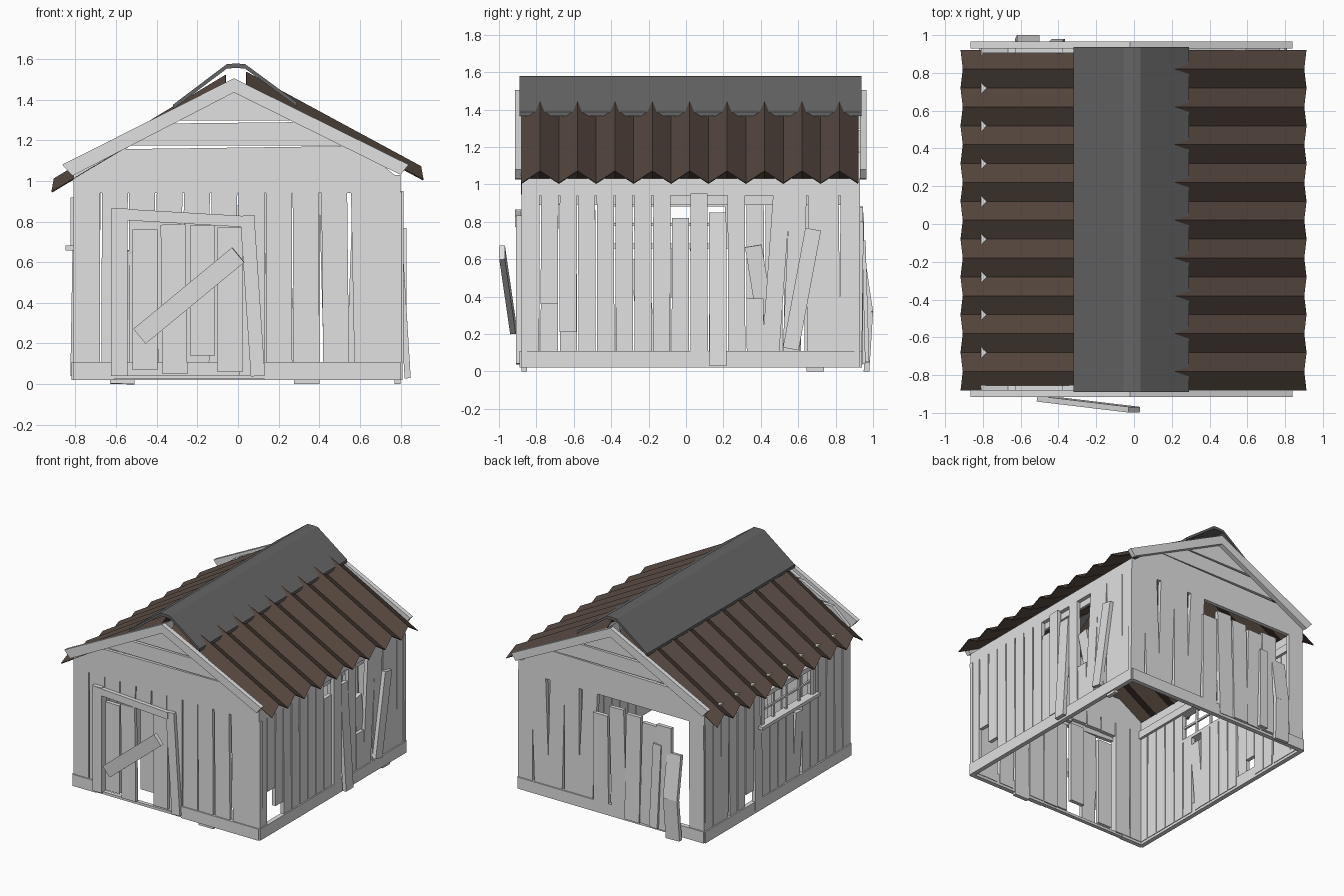
import bpy, bmesh, math, random
from mathutils import Vector

if "Cube" in bpy.data.objects:
    bpy.data.objects.remove(bpy.data.objects["Cube"])

random.seed(4)


def material(name, rgb):
    m = bpy.data.materials.new(name)
    m.diffuse_color = (*rgb, 1)
    m.use_nodes = True
    m.node_tree.nodes["Principled BSDF"].inputs["Base Color"].default_value = m.diffuse_color
    return m


WOOD = material("pale wood", (0.75, 0.75, 0.75))
SHEET = material("rusty brown sheet", (0.085, 0.06, 0.047))
CAP = material("dark grey cap", (0.13, 0.13, 0.13))


def make(name, verts, faces, mat):
    me = bpy.data.meshes.new(name)
    me.from_pydata([tuple(v) for v in verts], [], faces)
    bm = bmesh.new()
    bm.from_mesh(me)
    bmesh.ops.recalc_face_normals(bm, faces=bm.faces)
    bm.to_mesh(me)
    bm.free()
    me.materials.append(mat)
    ob = bpy.data.objects.new(name, me)
    bpy.context.collection.objects.link(ob)
    return ob


def prism(name, pts, y0, y1, mat):
    """Extrude an (x, z) outline along y."""
    n = len(pts)
    verts = [(x, y0, z) for x, z in pts] + [(x, y1, z) for x, z in pts]
    faces = [list(range(n)), list(range(n, 2 * n))]
    faces += [[i, (i + 1) % n, n + (i + 1) % n, n + i] for i in range(n)]
    return make(name, verts, faces, mat)


# Each wall: point on outer face plane, direction of u, outward normal
WALLS = {
    "front": (Vector((0, -0.88, 0)), Vector((1, 0, 0)), Vector((0, -1, 0))),
    "back": (Vector((0, 0.93, 0)), Vector((1, 0, 0)), Vector((0, 1, 0))),
    "right": (Vector((0.80, 0, 0)), Vector((0, 1, 0)), Vector((1, 0, 0))),
    "left": (Vector((-0.81, 0, 0)), Vector((0, 1, 0)), Vector((-1, 0, 0))),
}


def plank(name, wall, a, b, width, d0=0.0, d1=0.0, thick=0.03):
    """Board from a=(u,z) to b=(u,z); d0/d1 push its outer face off the wall."""
    o, u, n = WALLS[wall]
    p = o + u * a[0] + Vector((0, 0, a[1])) + n * d0
    q = o + u * b[0] + Vector((0, 0, b[1])) + n * d1
    along = (q - p).normalized()
    side = along.cross(n).normalized() * width / 2
    back = along.cross(side).normalized() * thick
    if back.dot(n) > 0:
        back = -back
    verts = [e + s + t for e in (p, q) for s in (-side, side) for t in (Vector(), back)]
    faces = [(0, 1, 3, 2), (4, 5, 7, 6), (0, 1, 5, 4), (2, 3, 7, 6), (0, 2, 6, 4), (1, 3, 7, 5)]
    return make(name, verts, faces, WOOD)


def boards(wall, start, pitch, count, special):
    """Row of upright boards. special[k] = (z0, z1, shift0, shift1, d0, d1) or None."""
    for k in range(count):
        s = special.get(k, ())
        if s is None:
            continue
        z0, z1, s0, s1, d0, d1 = tuple(s) + (0.04, 0.945, 0, 0, 0, 0)[len(s):]
        c = start + pitch * (k + 0.5)
        j = random.uniform(-0.002, 0.002)
        plank(f"{wall}_board_{k + 1}", wall, (c + s0 + j, z0), (c + s1 - j, z1),
              pitch - 0.008, d0, d1)


# Upright wall boards, some broken, slipped or leaning
boards("front", -0.81, 0.135, 12, {
    2: (0.83,), 3: (0.83,), 4: (0.83,), 5: (0.80,),
    8: (0.0, 0.945, 0.0, -0.004), 9: (0.04, 0.945, 0.012, 0),
    10: (0.04, 0.945, 0.03, 0.012), 11: (0.04, 0.945, 0.0, 0.0)})
boards("right", -0.88, 0.1, 18, {
    1: (0.36,), 2: (0.21,), 8: (0.04, 0.82), 9: (0.11, 0.95, 0, 0, 0.015, 0.015),
    10: (0.03, 0.85, 0, 0, 0.05, 0.0), 12: (0.04, 0.39), 13: (0.04, 0.945, -0.02, 0.04),
    14: (0.04, 0.945, -0.01, 0.03), 15: (0.0, 0.945, 0.02, 0.03), 16: (0.04, 0.945, 0.01, 0)})
boards("left", -0.88, 0.1, 18, {
    **{k: (0.04, 0.67) for k in range(5, 11)},
    6: (0.04, 0.60, 0.03, -0.02), 11: (0.04, 0.945, 0, 0, 0.015, 0),
    12: (0.2, 0.945), 15: (0.04, 0.945, 0.012, 0)})
boards("back", -0.81, 0.135, 12, {
    1: None, 2: (0.04, 0.85, 0, 0, 0.03, 0.02), 3: (0.04, 0.83, 0.01, -0.01, 0.02, 0.015),
    4: (0.04, 0.86, 0, 0, 0.03, 0.01), 5: (0.04, 0.88, -0.015, 0.01, 0.015, 0.015),
    6: (0.04, 0.80, 0.01, 0.01, 0.01, 0.02), 7: (0.04, 0.945, 0.02, -0.02),
    9: (0.04, 0.945, 0.015, -0.01), 10: (0.04, 0.945, -0.01, 0.02)})

# Top rails and skirting, each in two halves
for wall, lo, hi in (("front", -0.81, 0.80), ("back", -0.81, 0.80),
                     ("right", -0.88, 0.93), ("left", -0.88, 0.93)):
    mid = -0.27 if wall in ("right", "left") else 0.0
    for i, (a, b) in enumerate(((lo, mid), (mid, hi))):
        plank(f"{wall}_top_rail_{i}", wall, (a, 0.985), (b, 0.985), 0.09)
        if wall == "front" and i == 0:
            b = -0.61
        if wall == "front" and i == 1:
            a = 0.13
        plank(f"{wall}_skirting_{i}", wall, (a, 0.065), (b, 0.065), 0.09, 0.01, 0.01, 0.035)
for wall, a, b in (("right", -0.85, 0.9), ("left", -0.85, 0.9)):
    plank(f"{wall}_inner_rail", wall, (a, 0.92), (b, 0.92), 0.06, -0.03, -0.03, 0.02)

# Front door: frame, slipped planks and a diagonal bar
plank("door_jamb_left", "front", (-0.585, 0.04), (-0.585, 0.865), 0.08, 0.03, 0.03)
plank("door_jamb_right", "front", (0.098, 0.04), (0.045, 0.83), 0.07, 0.03, 0.03)
plank("door_head", "front", (-0.62, 0.838), (0.03, 0.80), 0.055, 0.035, 0.035)
plank("door_sill", "front", (-0.62, 0.035), (0.13, 0.035), 0.02, 0.01, 0.01)
for i, (x, z0, z1, d, lean) in enumerate(((-0.458, 0.07, 0.76, 0.02, 0),
                                          (-0.31, 0.05, 0.785, 0.03, 0.01),
                                          (-0.175, 0.14, 0.78, -0.01, 0),
                                          (-0.04, 0.06, 0.77, 0.02, 0))):
    plank(f"door_plank_{i + 1}", "front", (x, z0), (x - lean, z1), 0.122, d, d)
plank("door_diagonal_bar", "front", (-0.485, 0.235), (0.0, 0.635), 0.095, 0.06, 0.118)

# Loose boards leaning on the right and back walls
plank("right_loose_board", "right", (0.56, 0.12), (0.68, 0.76), 0.085, 0.03, 0.03)
plank("right_hanging_board", "right", (0.42, 0.30), (0.36, 0.67), 0.09, -0.03, -0.01)
plank("back_loose_board_lower", "back", (-0.57, 0.0), (-0.56, 0.32), 0.12, 0.05, 0.07)
plank("back_loose_board_upper", "back", (-0.56, 0.32), (-0.56, 0.66), 0.12, 0.07, 0.02)
plank("back_loose_strip", "back", (-0.40, 0.05), (-0.42, 0.7), 0.07, 0.05, 0.03)

# Left window: frame, sill and bars
Y0, Y1, Z0, Z1 = -0.41, 0.225, 0.67, 0.90
for y in (Y0, Y1):
    plank("window_side", "left", (y, Z0), (y, Z1), 0.035, 0.015, 0.015, 0.045)
plank("window_head", "left", (Y0 - 0.02, Z1), (Y1 + 0.02, Z1), 0.035, 0.015, 0.015, 0.045)
plank("window_sill", "left", (Y0 - 0.04, Z0), (Y1 + 0.04, Z0), 0.025, 0.04, 0.04, 0.07)
plank("window_cross_bar", "left", (Y0, 0.785), (Y1, 0.785), 0.015, 0.0, 0.0, 0.015)
for i in range(1, 4):
    y = Y0 + (Y1 - Y0) * i / 4
    plank("window_upright_bar", "left", (y, Z0), (y, Z1), 0.018, 0.0, 0.0, 0.015)

# Gables: horizontal planks and sloping verge boards at both ends
for end, y0, y1, v0, v1 in (("front", -0.88, -0.855, -0.915, -0.88),
                            ("back", 0.905, 0.93, 0.93, 0.965)):
    for i, (za, zb, zc) in enumerate(((1.03, 1.155, 1.172), (1.175, 1.282, 1.29), (1.298, 1.44, 1.44))):
        w0 = min((1.475 - za) / 0.494, 0.79)
        w1 = (1.475 - zb) / 0.494
        w2 = (1.475 - zc) / 0.494
        prism(f"{end}_gable_plank_{i + 1}",
              [(-0.02 - w0, za), (min(-0.02 + w0, 0.79), za), (-0.02 + w2, zc), (-0.02 - w1, zb)],
              y0, y1, WOOD)
    prism(f"{end}_verge_right", [(-0.02, 1.505), (0.84, 1.08), (0.80, 1.03), (-0.02, 1.435)], v0, v1, WOOD)
    prism(f"{end}_verge_left", [(-0.02, 1.505), (-0.865, 1.08), (-0.815, 1.025), (-0.02, 1.435)], v0, v1, WOOD)


# Corrugated roof sheets: zigzag along y, ridges 0.2 apart
def roof_sheet(name, eave, top):
    sx = math.copysign(1, eave[0])
    verts, faces = [], []
    for i in range(19):
        y = -0.88 + 0.1 * i
        ridge = i % 2
        drop = 0 if ridge else 0.065
        verts.append((eave[0] + (0 if ridge else 0.012 * sx), y, eave[1] - drop))
        verts.append((top[0], y, top[1] - drop))
    for i in range(18):
        faces.append((2 * i, 2 * i + 2, 2 * i + 3, 2 * i + 1))
    ob = make(name, verts, faces, SHEET)
    mod = ob.modifiers.new("thickness", "SOLIDIFY")
    mod.thickness = 0.006
    mod.offset = 0


roof_sheet("roof_sheet_right", (0.90, 1.07), (0.04, 1.535))
roof_sheet("roof_sheet_left", (-0.905, 1.01), (-0.06, 1.52))

# Ridge cap
outer = [(-0.32, 1.375), (-0.055, 1.575), (-0.01, 1.578), (0.035, 1.575), (0.29, 1.388)]
prism("ridge_cap", outer + [(x, z - 0.022) for x, z in reversed(outer)], -0.89, 0.937, CAP)
